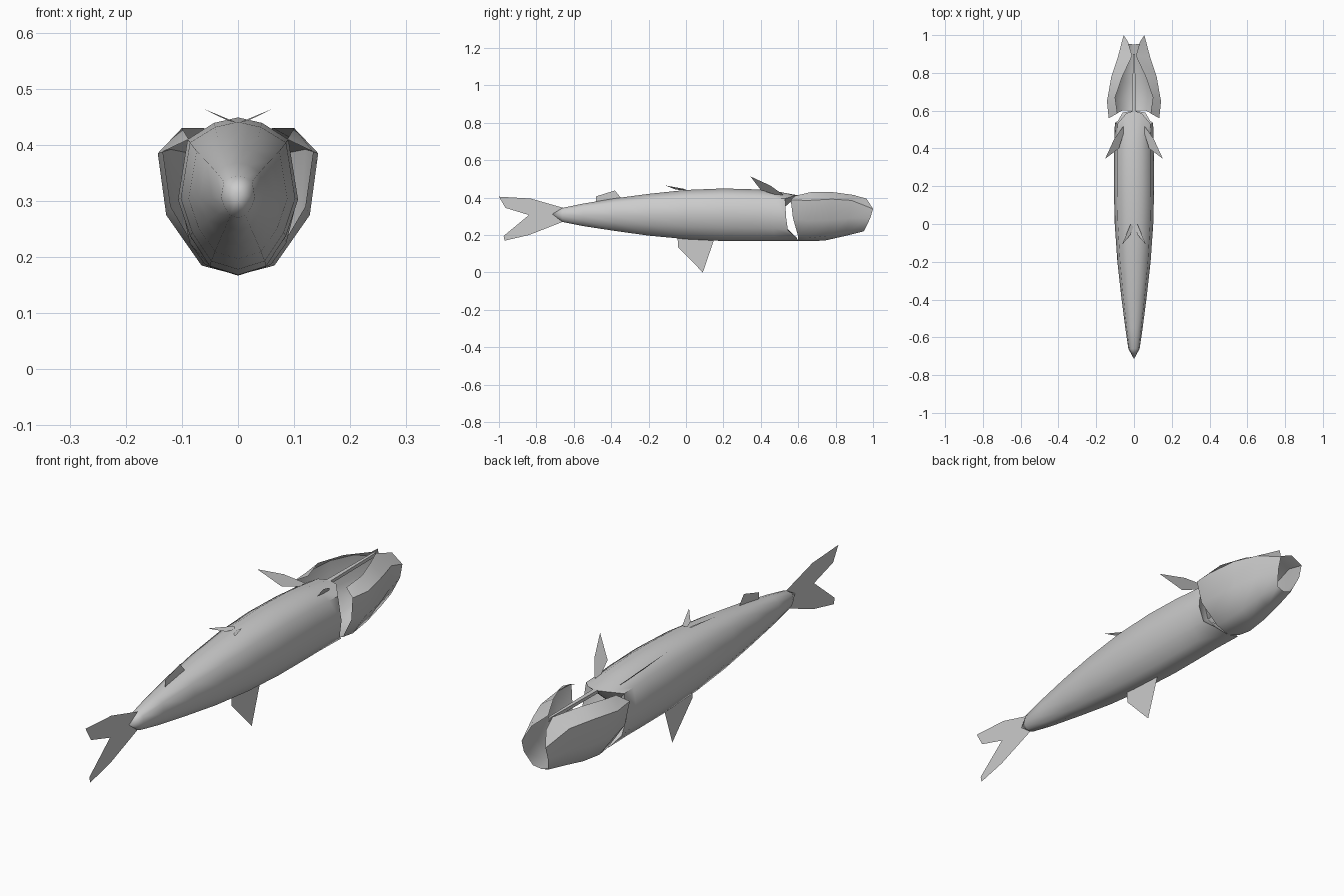
import bpy


def make(name, verts, faces, smooth=True):
    me = bpy.data.meshes.new(name)
    me.from_pydata(verts, [], faces)
    me.update()
    ob = bpy.data.objects.new(name, me)
    bpy.context.collection.objects.link(ob)
    if smooth:
        bpy.ops.object.select_all(action='DESELECT')
        ob.select_set(True)
        bpy.context.view_layer.objects.active = ob
        bpy.ops.object.shade_smooth_by_angle(angle=0.9)
    return ob


def sheet(name, pts):
    return make(name, pts, [list(range(len(pts)))], False)


def loft_faces(rings, n, closed):
    return [(r * n + i, r * n + (i + 1) % n, (r + 1) * n + (i + 1) % n, (r + 1) * n + i)
            for r in range(rings - 1) for i in range(n if closed else n - 1)]


# Body: egg-shaped sections (half outline from top to bottom), mirrored
half = [(0, 1), (.40, .965), (.84, .86), (1, .48), (.80, .25), (.47, .057), (0, 0)]
section = half + [(-x, t) for x, t in reversed(half[1:-1])]
# y, half width, bottom z, top z
stations = [(-.66, .030, .270, .345), (-.55, .046, .248, .368), (-.38, .068, .222, .396),
            (-.20, .088, .197, .420), (0, .102, .178, .441), (.20, .107, .168, .449),
            (.38, .106, .167, .444), (.47, .104, .167, .436)]
verts = [(x * w, y, b + t * (c - b)) for y, w, b, c in stations for x, t in section]
# ragged front edge at the gill opening
edge_half = [(0, .60, .412), (.042, .585, .412), (.088, .53, .395), (.101, .535, .295),
             (.086, .545, .225), (.060, .59, .188), (0, .60, .169)]
verts += edge_half + [(-x, y, z) for x, y, z in reversed(edge_half[1:-1])]
n = len(section)
rings = len(stations) + 1
faces = loft_faces(rings, n, True)
tip, throat = len(verts), len(verts) + 1
verts += [(0, -.715, .312), (0, .47, .30)]
for i in range(n):
    faces.append((tip, (i + 1) % n, i))
    faces.append((throat, (rings - 1) * n + i, (rings - 1) * n + (i + 1) % n))
make("body", verts, faces)

# Head shell: flared gill covers, open along the top and at the mouth
head_half = [
    [(0, .60, .169), (.062, .60, .192), (.120, .572, .29), (.134, .56, .388), (.088, .585, .410)],
    [(0, .65, .168), (.065, .66, .185), (.128, .65, .275), (.143, .65, .385), (.100, .67, .430)],
    [(0, .74, .170), (.060, .76, .195), (.112, .77, .280), (.120, .78, .392), (.062, .78, .430)],
    [(0, .85, .195), (.052, .86, .215), (.085, .87, .290), (.085, .885, .385), (.010, .89, .415)],
    [(0, .95, .220), (.035, .955, .228), (.055, .985, .290), (.055, 1.0, .340), (.032, .965, .395)],
]
verts = []
for row in head_half:
    verts += [(-x, y, z) for x, y, z in reversed(row[1:])] + row
make("head_shell", verts, loft_faces(5, 9, False))

# Throat bar bridging the body and the jaw tip
verts = [(x, y, z) for y, w in ((.58, .010), (.90, .005)) for x, z in
         ((-w, .413), (w, .413), (w * .6, .397), (-w * .6, .397))]
make("throat_bar", verts, loft_faces(2, 4, True) + [(0, 1, 2, 3), (4, 5, 6, 7)])

# Centre-line fins
for name, pts in {
    "tail_fin": [(-.655, .345), (-.83, .395), (-1, .405), (-.965, .345), (-.84, .307),
                 (-.975, .195), (-.97, .17), (-.84, .20), (-.655, .272)],
    "lower_fin": [(-.045, .185), (-.042, .135), (.09, 0), (.15, .175)],
    "upper_fin": [(-.48, .375), (-.48, .407), (-.38, .438), (-.345, .395)],
}.items():
    sheet(name, [(0, y, z) for y, z in pts])

# Paired fins
pairs = {
    "side_fin": [(.055, .52, .415), (.105, .45, .465), (.153, .345, .513),
                 (.080, .40, .440), (.055, .48, .415)],
    "small_fin": [(.003, -.015, .440), (.018, 0, .445), (.063, -.11, .465), (.018, -.055, .443)],
}
for name, pts in pairs.items():
    for side, s in (("left", -1), ("right", 1)):
        sheet(f"{name}_{side}", [(s * x, y, z) for x, y, z in pts])
